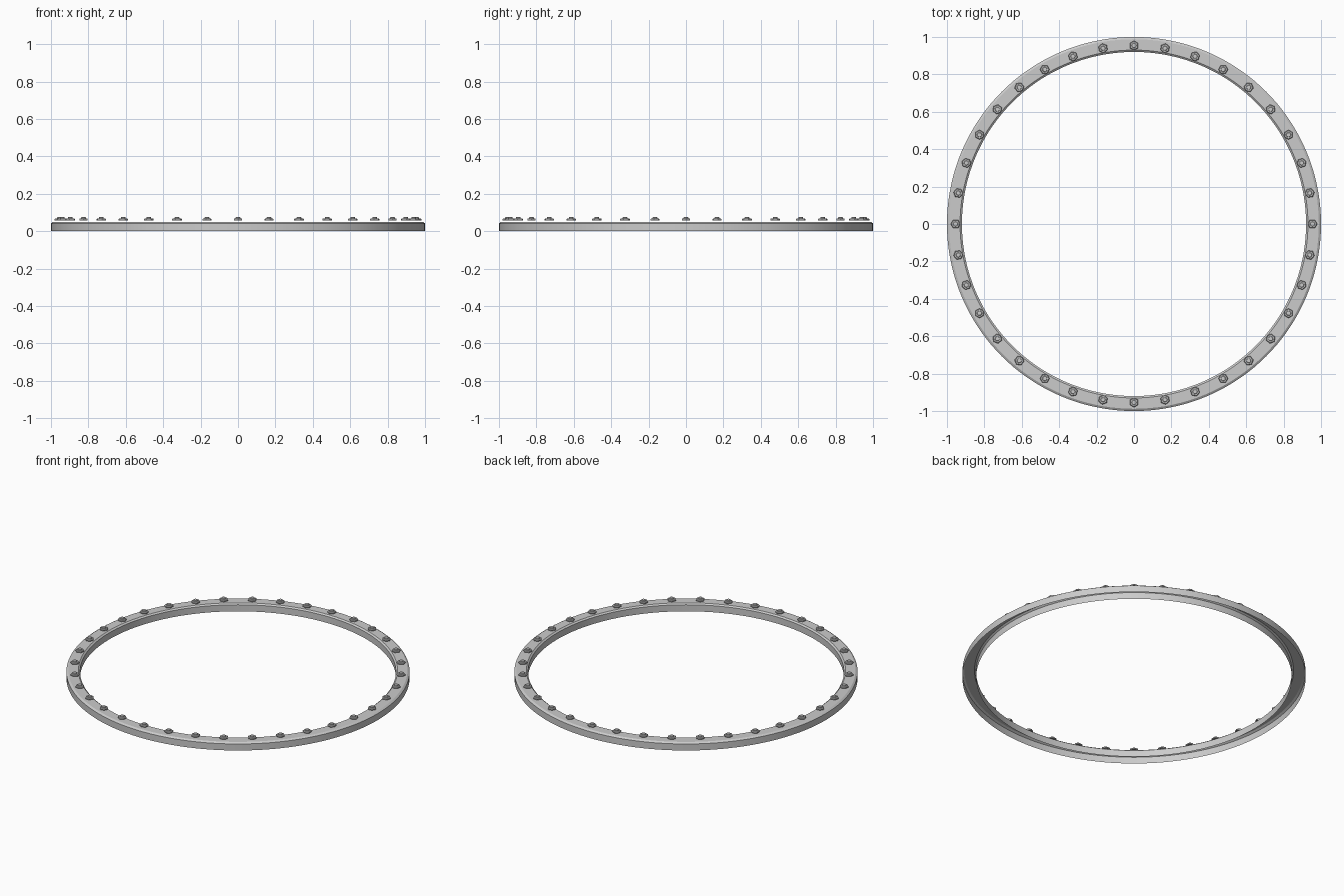
import bpy, bmesh
from math import sin, cos, pi, radians
from mathutils import Matrix, Vector

if "Cube" in bpy.data.objects:
    bpy.data.objects.remove(bpy.data.objects["Cube"])


def finish(name, bm, angle=30):
    mesh = bpy.data.meshes.new(name)
    bm.to_mesh(mesh)
    bm.free()
    obj = bpy.data.objects.new(name, mesh)
    bpy.context.collection.objects.link(obj)
    bpy.ops.object.select_all(action='DESELECT')
    obj.select_set(True)
    bpy.context.view_layer.objects.active = obj
    bpy.ops.object.shade_smooth_by_angle(angle=radians(angle))
    return obj


def lathe(bm, profile, steps, matrix=Matrix()):
    """Revolve (radius, height) points around z."""
    rings = [[bm.verts.new(matrix @ Vector((r * cos(2 * pi * i / steps), r * sin(2 * pi * i / steps), z)))
              for i in range(steps)] for r, z in profile]
    for a, b in zip(rings, rings[1:]):
        for i in range(steps):
            j = (i + 1) % steps
            bm.faces.new((a[i], a[j], b[j], b[i]))
    return rings


# Flange ring: thin channel, open underneath, chamfered top edges
bm = bmesh.new()
lathe(bm, [(1.0, 0), (1.0, 0.042), (0.988, 0.05), (0.93, 0.05), (0.92, 0.042), (0.92, 0)], 144)
finish("flange_ring", bm)

# Bolts: hexagonal heads with a small round stud, every 10 degrees
bm = bmesh.new()
for k in range(36):
    place = Matrix.Rotation(radians(10 * k), 4, 'Z') @ Matrix.Translation((0.954, 0, 0))
    head = lathe(bm, [(0.026, 0.058), (0.026, 0.065), (0.022, 0.068)], 6, place)
    bm.faces.new(head[0][::-1])
    bm.faces.new(head[-1])
    stud = lathe(bm, [(0.013, 0.066), (0.013, 0.073), (0.011, 0.075)], 12, place)
    bm.faces.new(stud[-1])
finish("bolts", bm)
